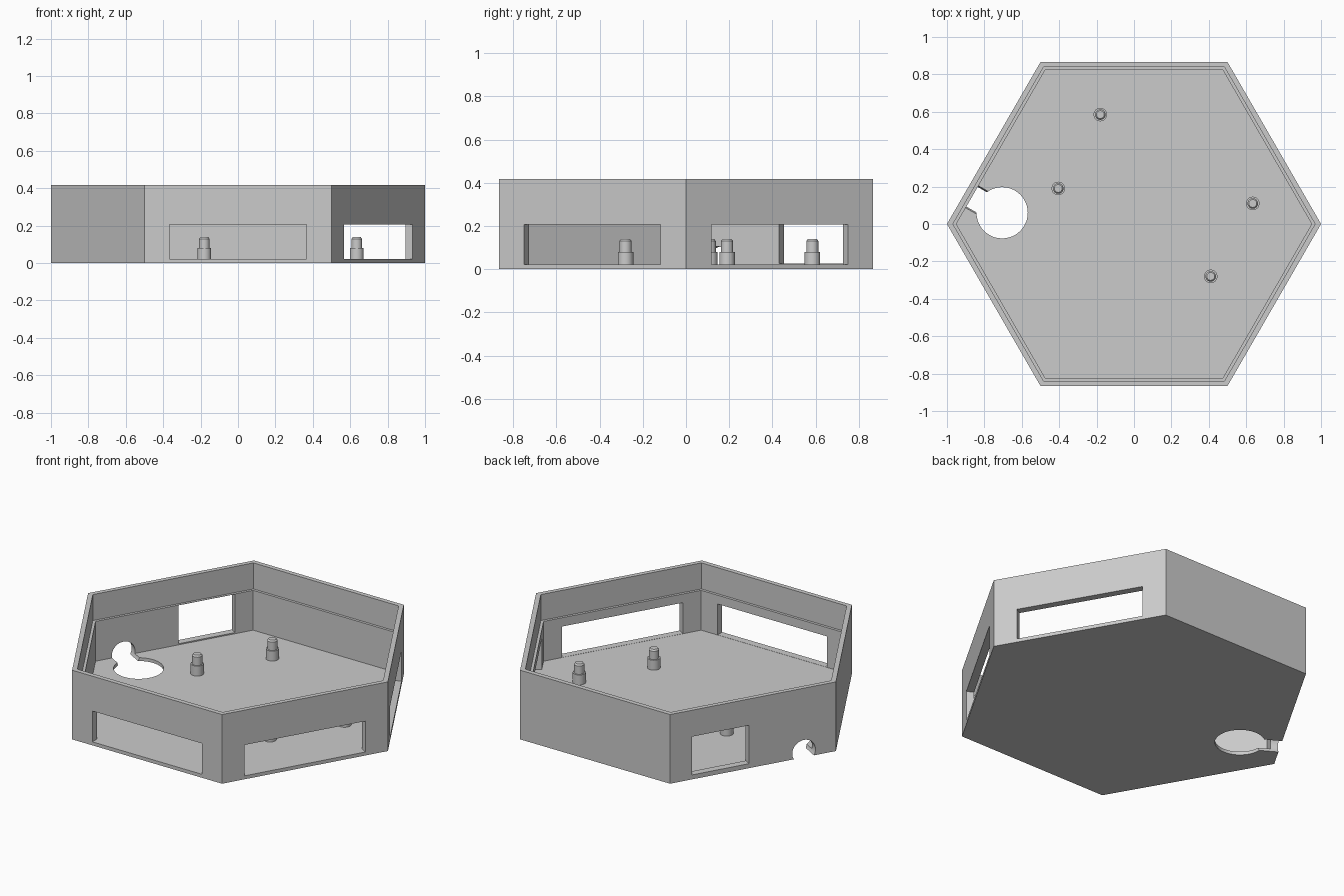
import bpy, bmesh
from math import radians, cos, sin, pi
from mathutils import Matrix, Vector

cube = bpy.data.objects.get("Cube")
if cube:
    bpy.data.objects.remove(cube, do_unlink=True)

HEIGHT, FLOOR, LEDGE = 0.417, 0.02, 0.26
APOTHEM = cos(radians(30))

grey = bpy.data.materials.new("plain grey")
grey.use_nodes = True
grey.diffuse_color = (0.6, 0.6, 0.6, 1)
grey.node_tree.nodes["Principled BSDF"].inputs["Base Color"].default_value = (0.6, 0.6, 0.6, 1)


def make_object(name, bm):
    bmesh.ops.recalc_face_normals(bm, faces=bm.faces)
    mesh = bpy.data.meshes.new(name)
    bm.to_mesh(mesh)
    bm.free()
    mesh.materials.append(grey)
    obj = bpy.data.objects.new(name, mesh)
    bpy.context.collection.objects.link(obj)
    return obj


def lathe(name, profile, sides, location=(0, 0, 0)):
    """Stack of regular rings (radius, z), closed at both ends."""
    bm = bmesh.new()
    rings = [[bm.verts.new((r * cos(2 * pi * i / sides), r * sin(2 * pi * i / sides), z))
              for i in range(sides)] for r, z in profile]
    for low, high in zip(rings, rings[1:]):
        for i in range(sides):
            j = (i + 1) % sides
            bm.faces.new((low[i], low[j], high[j], high[i]))
    bm.faces.new(rings[0])
    bm.faces.new(rings[-1])
    obj = make_object(name, bm)
    obj.location = location
    return obj


def wall_matrix(angle, along, z):
    """Frame on an outer wall: local x points outward, local y runs along the wall."""
    return (Matrix.Rotation(radians(angle), 4, 'Z')
            @ Matrix.Translation((APOTHEM, along, z)))


def window_cutter(angle, along, length, bottom, top):
    bm = bmesh.new()
    bmesh.ops.create_cube(bm, size=1, matrix=wall_matrix(angle, along, (bottom + top) / 2)
                          @ Matrix.Diagonal((0.2, length, top - bottom, 1)))
    return make_object("window_cutter", bm)


def round_cutter(radius, depth, matrix):
    bm = bmesh.new()
    bmesh.ops.create_cone(bm, cap_ends=True, segments=48, radius1=radius, radius2=radius,
                          depth=depth, matrix=matrix)
    return make_object("round_cutter", bm)


def smooth(obj):
    bpy.ops.object.select_all(action='DESELECT')
    obj.select_set(True)
    bpy.context.view_layer.objects.active = obj
    bpy.ops.object.shade_smooth_by_angle(angle=radians(25))


# Hexagonal tray with a stepped rim
tray = lathe("hexagonal_tray",
             [(1, 0), (1, HEIGHT), (0.968, HEIGHT), (0.968, LEDGE), (0.95, LEDGE), (0.95, FLOOR)], 6)

# Three wide windows, one short window, cable hole and the channel leading to it
cutters = [window_cutter(a, 0, 0.73, FLOOR + 0.001, 0.207) for a in (-90, -30, 30)]
cutters.append(window_cutter(150, -0.195, 0.343, 0.027, LEDGE - 0.002))
cutters.append(round_cutter(0.137, 0.2, Matrix.Translation((-0.705, 0.06, 0))))
cutters.append(round_cutter(0.07, 0.4, wall_matrix(150, 0.307, 0.035)
                            @ Matrix.Translation((-0.1, 0, 0))
                            @ Matrix.Rotation(pi / 2, 4, 'Y')))
for cutter in cutters:
    bpy.ops.object.select_all(action='DESELECT')
    bpy.context.view_layer.objects.active = tray
    tray.select_set(True)
    mod = tray.modifiers.new("cut", 'BOOLEAN')
    mod.operation = 'DIFFERENCE'
    mod.solver = 'EXACT'
    mod.object = cutter
    bpy.ops.object.modifier_apply(modifier=mod.name)
    bpy.data.objects.remove(cutter, do_unlink=True)
smooth(tray)

# Stepped mounting posts
for n, (x, y) in enumerate([(-0.18, 0.585), (-0.405, 0.19), (0.635, 0.11), (0.41, -0.28)], 1):
    post = lathe(f"mounting_post_{n}",
                 [(0.036, 0.015), (0.036, 0.08), (0.028, 0.08), (0.028, 0.13), (0.021, 0.139)],
                 32, (x, y, 0))
    smooth(post)
